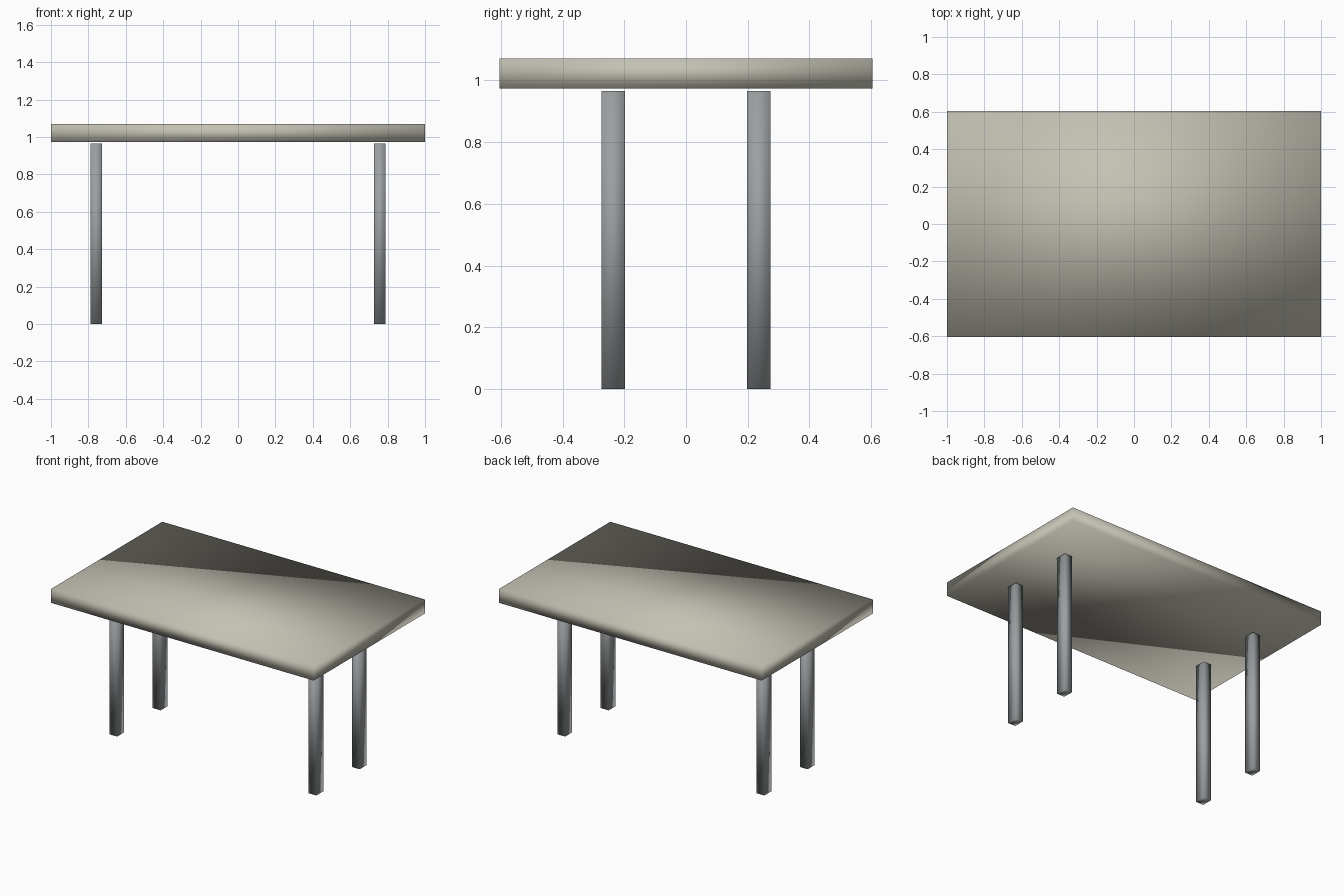
import bpy
import bmesh
from mathutils import Vector

cube = bpy.data.objects.get("Cube")
if cube:
    bpy.data.objects.remove(cube, do_unlink=True)


def make_material(name, rgb):
    mat = bpy.data.materials.new(name)
    mat.use_nodes = True
    mat.diffuse_color = (*rgb, 1)
    mat.node_tree.nodes["Principled BSDF"].inputs["Base Color"].default_value = (*rgb, 1)
    return mat


def make_block(name, low, high, mat):
    """Smooth-shaded box spanning two opposite corners."""
    low, high = Vector(low), Vector(high)
    bm = bmesh.new()
    bmesh.ops.create_cube(bm, size=1)
    bmesh.ops.scale(bm, vec=high - low, verts=bm.verts)
    bmesh.ops.translate(bm, vec=(low + high) / 2, verts=bm.verts)
    for face in bm.faces:
        face.smooth = True
    mesh = bpy.data.meshes.new(name)
    bm.to_mesh(mesh)
    bm.free()
    mesh.materials.append(mat)
    obj = bpy.data.objects.new(name, mesh)
    bpy.context.collection.objects.link(obj)
    return obj


stone = make_material("warm grey top", (0.55, 0.53, 0.45))
steel = make_material("cool grey legs", (0.33, 0.35, 0.36))

# Table top, floating a hair above the legs
make_block("table_top", (-1, -0.605, 0.974), (1, 0.605, 1.07), stone)

# Four legs, mirrored across both axes
LEG_X, LEG_Y, LEG_HEIGHT = 0.758, 0.236, 0.966
HALF_X, HALF_Y = 0.03, 0.038
for side, sx in (("left", 1), ("right", -1)):
    for end, sy in (("front", -1), ("back", 1)):
        x, y = sx * LEG_X, sy * LEG_Y
        make_block(f"{end}_{side}_leg",
                   (x - HALF_X, y - HALF_Y, 0),
                   (x + HALF_X, y + HALF_Y, LEG_HEIGHT), steel)
